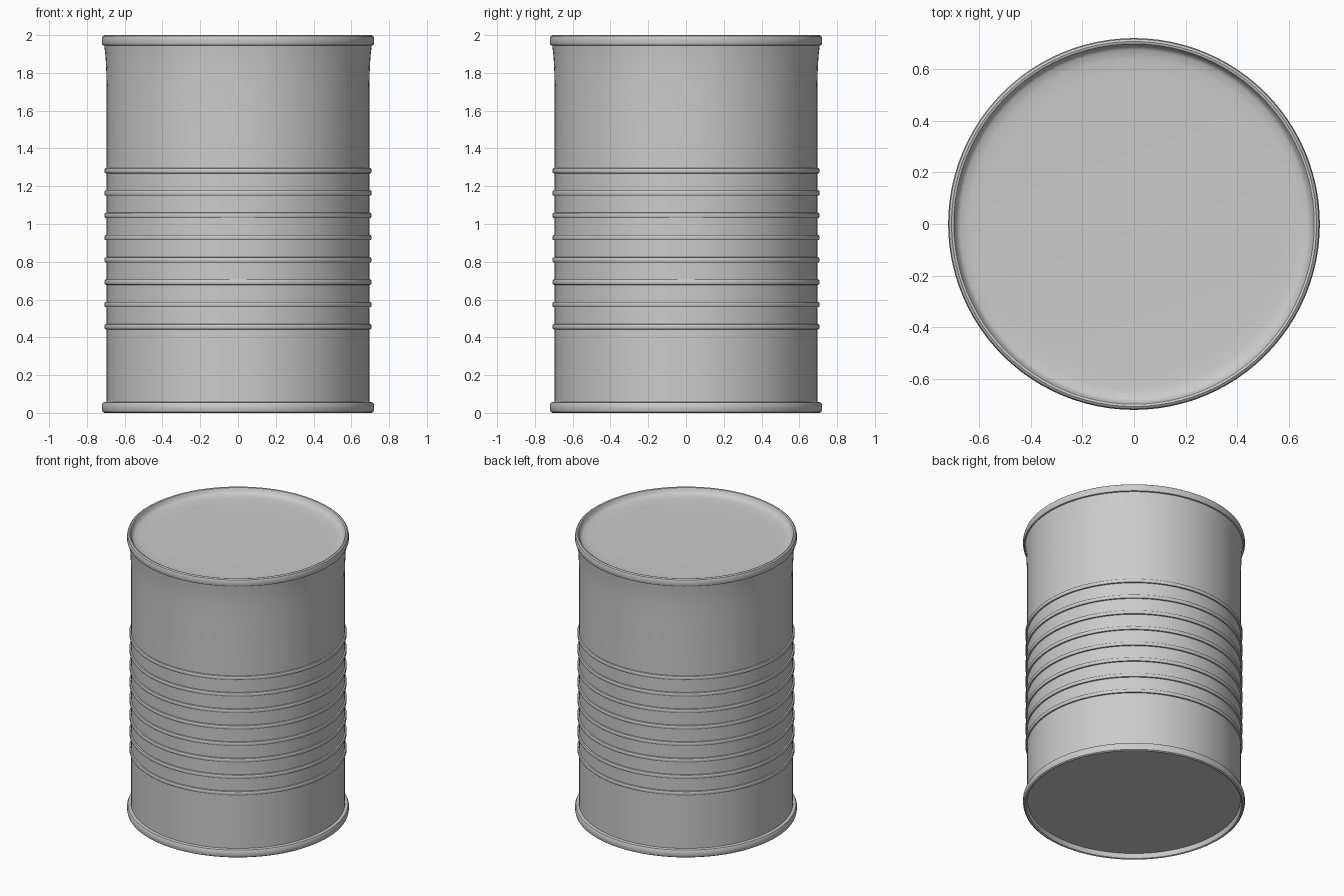
import bpy, bmesh, math

if "Cube" in bpy.data.objects:
    bpy.data.objects.remove(bpy.data.objects["Cube"])

SEGMENTS = 96


def lathe(name, profile):
    """Spin a list of (radius, z) points around the z axis."""
    bm = bmesh.new()
    verts = [bm.verts.new((r, 0, z)) for r, z in profile]
    edges = [bm.edges.new(pair) for pair in zip(verts, verts[1:])]
    bmesh.ops.spin(bm, geom=verts + edges, cent=(0, 0, 0), axis=(0, 0, 1),
                   angle=math.tau, steps=SEGMENTS, use_duplicate=False)
    bmesh.ops.remove_doubles(bm, verts=bm.verts, dist=1e-5)
    bmesh.ops.recalc_face_normals(bm, faces=bm.faces)
    mesh = bpy.data.meshes.new(name)
    bm.to_mesh(mesh)
    bm.free()
    obj = bpy.data.objects.new(name, mesh)
    bpy.context.collection.objects.link(obj)
    # outermost disc faces of an open lid or base must look outwards
    if profile[-1][0] == 0:
        up = profile[-1][1] > 1
        centre = min(mesh.polygons, key=lambda p: p.center.xy.length)
        if (centre.normal.z > 0) != up:
            mesh.flip_normals()
    elif mesh.polygons[0].normal.dot(mesh.polygons[0].center) < 0:
        mesh.flip_normals()
    bpy.ops.object.select_all(action='DESELECT')
    obj.select_set(True)
    bpy.context.view_layer.objects.active = obj
    bpy.ops.object.shade_smooth_by_angle(angle=math.radians(35))
    return obj


# Can wall: bottom seam, eight raised ribs, flared neck and top seam
R = 0.695
wall = [(0.708, 0.0), (0.717, 0.006), (0.721, 0.02), (0.721, 0.042),
        (0.715, 0.055), (R, 0.058)]
for i in range(8):
    z = 0.456 + i * 0.118
    wall += [(R, z - 0.014), (0.704, z - 0.013), (0.707, z - 0.006),
             (0.707, z + 0.006), (0.704, z + 0.013), (R, z + 0.014)]
wall += [(R, 1.70), (0.697, 1.80), (0.701, 1.88), (0.708, 1.945),
         (0.717, 1.947), (0.721, 1.958), (0.721, 1.98),
         (0.717, 1.994), (0.708, 2.0)]
lathe("can_wall", wall)

# Recessed lid, curving down from the top seam
lathe("can_lid", [(0.708, 2.0), (0.699, 1.997), (0.694, 1.988),
                  (0.688, 1.972), (0.675, 1.963), (0.64, 1.957),
                  (0.58, 1.954), (0.0, 1.952)])

# Recessed base
lathe("can_base", [(0.708, 0.0), (0.699, 0.004), (0.695, 0.014),
                   (0.692, 0.037), (0.0, 0.037)])
